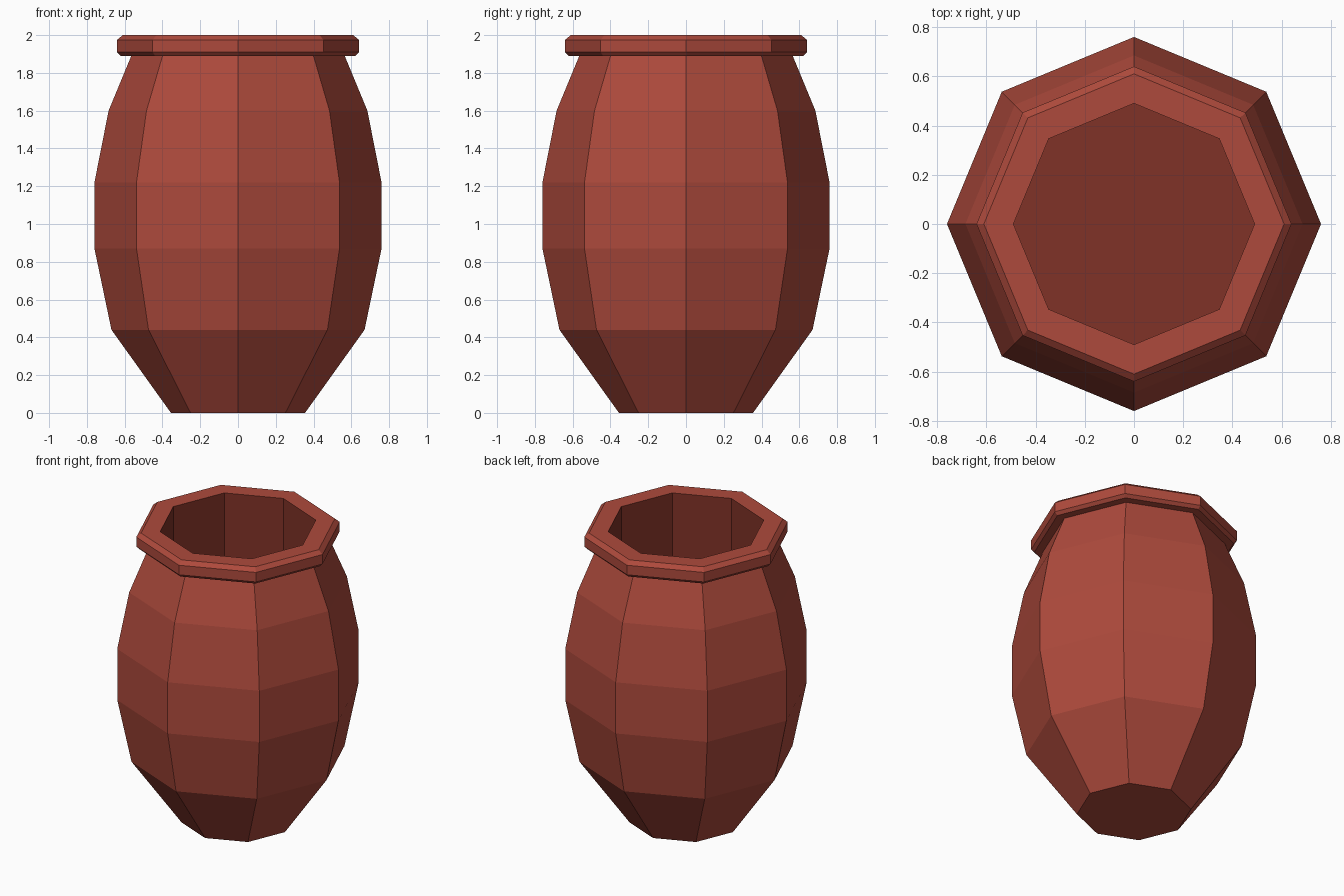
import bpy, bmesh, math

if "Cube" in bpy.data.objects:
    bpy.data.objects.remove(bpy.data.objects["Cube"])

SIDES = 8


def material(name, color):
    m = bpy.data.materials.new(name)
    m.diffuse_color = (*color, 1)
    m.use_nodes = True
    m.node_tree.nodes["Principled BSDF"].inputs["Base Color"].default_value = m.diffuse_color
    return m


clay = material("red_clay", (0.42, 0.068, 0.045))
dark = material("dark_clay", (0.215, 0.032, 0.020))


def lathe(name, profile, mat, cap_start=False, cap_end=False, closed=False):
    """Spin a (radius, z) profile into an octagonal flat-shaded solid."""
    bm = bmesh.new()
    rings = []
    for r, z in profile:
        rings.append([bm.verts.new((r * math.cos(2 * math.pi * i / SIDES),
                                    r * math.sin(2 * math.pi * i / SIDES), z))
                      for i in range(SIDES)])
    pairs = list(zip(rings, rings[1:]))
    if closed:
        pairs.append((rings[-1], rings[0]))
    for a, b in pairs:
        for i in range(SIDES):
            j = (i + 1) % SIDES
            bm.faces.new((a[i], a[j], b[j], b[i]))
    if cap_start:
        bm.faces.new(rings[0][::-1])
    if cap_end:
        bm.faces.new(rings[-1])
    me = bpy.data.meshes.new(name)
    bm.to_mesh(me)
    bm.free()
    me.materials.append(mat)
    ob = bpy.data.objects.new(name, me)
    bpy.context.collection.objects.link(ob)
    return ob


# Bulging outer body with flat base
lathe("pot_body", [(0.355, 0), (0.67, 0.44), (0.76, 0.87), (0.76, 1.22),
                   (0.685, 1.60), (0.565, 1.89)], clay, cap_start=True)

# Bevelled rim
lathe("pot_rim", [(0.49, 1.89), (0.62, 1.89), (0.64, 1.91), (0.64, 1.975),
                  (0.61, 2.0), (0.49, 2.0)], clay)

# Straight inner wall and floor, darker
lathe("pot_inside", [(0.49, 2.0), (0.49, 1.0)], dark, cap_end=True)
